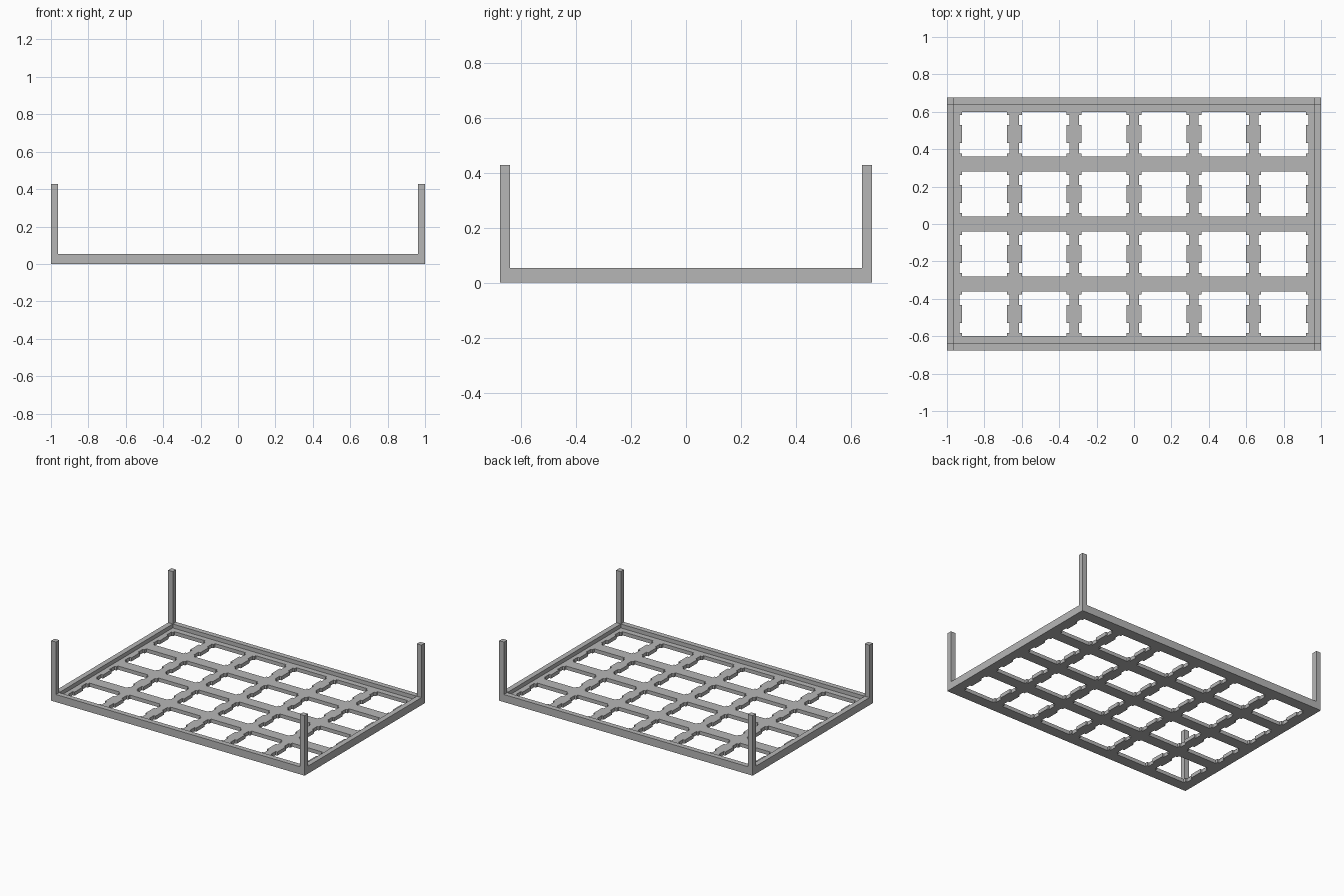
import bpy
import bmesh

cube = bpy.data.objects.get("Cube")
if cube:
    bpy.data.objects.remove(cube, do_unlink=True)

HALF_X, HALF_Y = 1.0, 0.677      # outer footprint
WALL = 0.037                     # rim and post thickness
PLATE_T, RIM_H, POST_H = 0.026, 0.054, 0.428
PITCH, COLS, ROWS = 0.32, 6, 4

grey = bpy.data.materials.new("mid_grey")
grey.use_nodes = True
grey.diffuse_color = (0.47, 0.47, 0.47, 1)
grey.node_tree.nodes["Principled BSDF"].inputs["Base Color"].default_value = (0.47, 0.47, 0.47, 1)


def rectangle(hx, hy):
    return [(-hx, -hy), (hx, -hy), (hx, hy), (-hx, hy)]


def notched_opening(cx, cy):
    """Square opening with two shallow notches on its left and right sides."""
    side, notch, near, far = 0.12, 0.134, 0.048, 0.102
    right = [(side, -side), (side, -far), (notch, -far), (notch, -near), (side, -near),
             (side, near), (notch, near), (notch, far), (side, far), (side, side)]
    outline = right + [(-x, -y) for x, y in right]
    return [(cx + x, cy + y) for x, y in outline]


def extrude_outlines(name, outlines, z0, z1):
    """Filled flat shape (inner outlines become holes) extruded between two heights."""
    curve = bpy.data.curves.new(name, "CURVE")
    curve.dimensions = "2D"
    curve.fill_mode = "BOTH"
    curve.extrude = (z1 - z0) / 2
    for points in outlines:
        spline = curve.splines.new("POLY")
        spline.points.add(len(points) - 1)
        for p, (x, y) in zip(spline.points, points):
            p.co = (x, y, 0, 1)
        spline.use_cyclic_u = True
        spline.use_smooth = False
    obj = bpy.data.objects.new(name, curve)
    obj.location.z = (z0 + z1) / 2
    bpy.context.collection.objects.link(obj)
    bpy.ops.object.select_all(action="DESELECT")
    obj.select_set(True)
    bpy.context.view_layer.objects.active = obj
    bpy.ops.object.convert(target="MESH")
    obj = bpy.context.view_layer.objects.active
    # weld caps to walls and make the normals consistent
    bm = bmesh.new()
    bm.from_mesh(obj.data)
    bmesh.ops.remove_doubles(bm, verts=bm.verts, dist=0.0001)
    bmesh.ops.recalc_face_normals(bm, faces=bm.faces)
    for f in bm.faces:
        f.smooth = False
    bm.to_mesh(obj.data)
    bm.free()
    obj.data.materials.clear()
    obj.data.materials.append(grey)
    return obj


# Thin plate with a grid of notched openings
inner = rectangle(HALF_X - WALL, HALF_Y - WALL)
openings = [notched_opening((c - (COLS - 1) / 2) * PITCH, (r - (ROWS - 1) / 2) * PITCH)
            for c in range(COLS) for r in range(ROWS)]
extrude_outlines("plate", [inner] + openings, 0, PLATE_T)

# Raised border around the plate
extrude_outlines("rim", [rectangle(HALF_X, HALF_Y), inner], 0, RIM_H)

# Square post on each corner of the rim
for side, sx in (("right", -1), ("left", 1)):
    for end, sy in (("front", -1), ("back", 1)):
        cx, cy = sx * (HALF_X - WALL / 2), sy * (HALF_Y - WALL / 2)
        square = [(cx + x, cy + y) for x, y in rectangle(WALL / 2, WALL / 2)]
        extrude_outlines(f"{end}_{side}_post", [square], RIM_H, POST_H)
